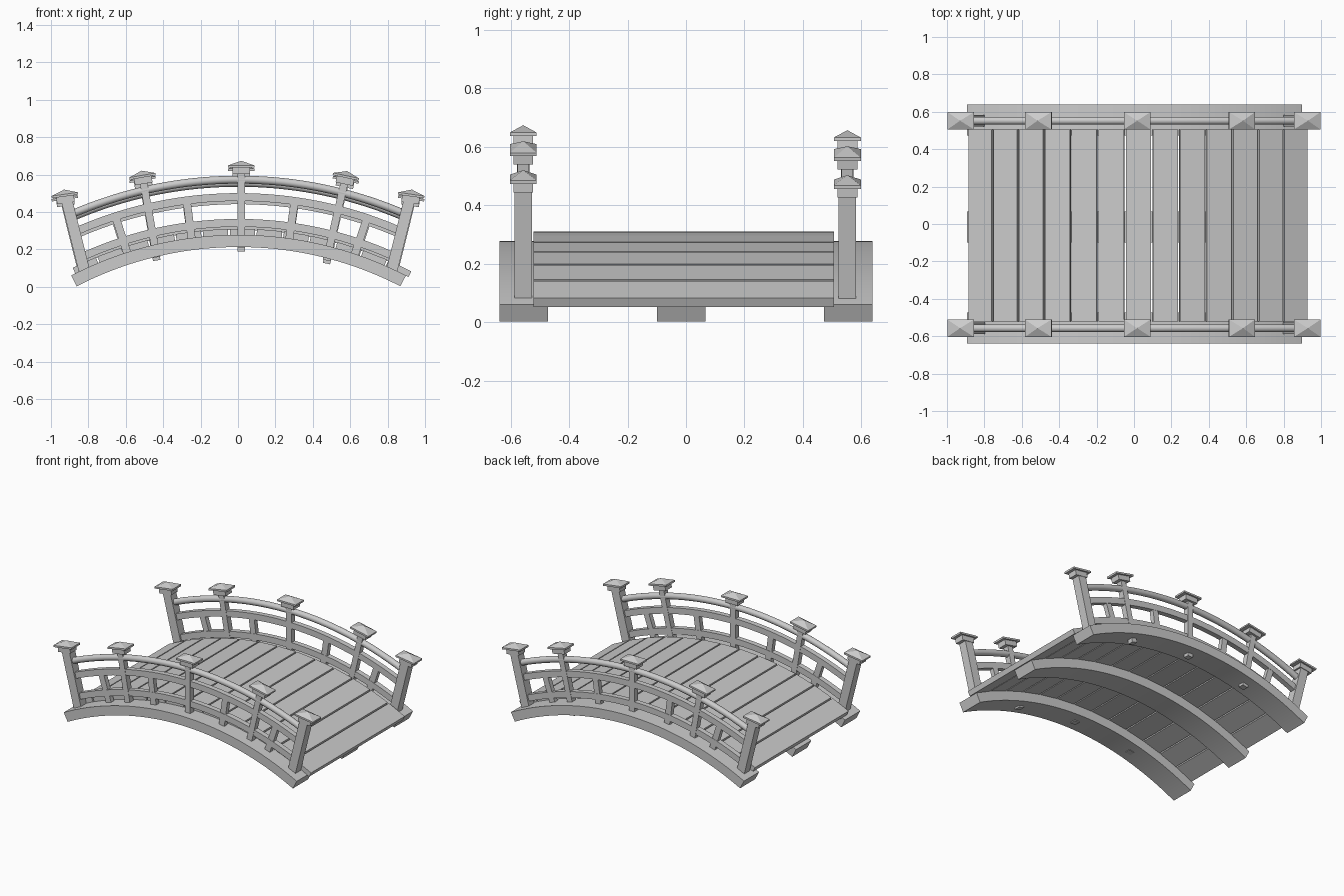
import bpy, bmesh
from math import sin, cos, radians, pi
from mathutils import Matrix, Vector

if "Cube" in bpy.data.objects:
    bpy.data.objects.remove(bpy.data.objects["Cube"])

CX, CZ = 0.003, -1.673      # shared centre of all bridge arcs


def finish(name, bm, smooth=False):
    bmesh.ops.recalc_face_normals(bm, faces=bm.faces)
    me = bpy.data.meshes.new(name)
    bm.to_mesh(me)
    bm.free()
    ob = bpy.data.objects.new(name, me)
    bpy.context.collection.objects.link(ob)
    if smooth:
        bpy.ops.object.select_all(action='DESELECT')
        ob.select_set(True)
        bpy.context.view_layer.objects.active = ob
        bpy.ops.object.shade_smooth_by_angle(angle=radians(35))
    return ob


def sweep(name, profile, a0, a1, dz=0.0, n=40):
    """Sweep a closed (radius, y) profile along the bridge arc."""
    bm = bmesh.new()
    rings = []
    for i in range(n + 1):
        a = radians(a0 + (a1 - a0) * i / n)
        rings.append([bm.verts.new((CX + r * sin(a), y, CZ + dz + r * cos(a)))
                      for r, y in profile])
    k = len(profile)
    for p, q in zip(rings, rings[1:]):
        for j in range(k):
            bm.faces.new((p[j], p[(j + 1) % k], q[(j + 1) % k], q[j]))
    bm.faces.new(rings[0])
    bm.faces.new(rings[-1])
    return finish(name, bm, True)


def rect(r0, r1, y, w):
    return [(r0, y - w / 2), (r1, y - w / 2), (r1, y + w / 2), (r0, y + w / 2)]


def add_box(bm, size, centre, mat):
    m = mat @ Matrix.Translation(centre) @ Matrix.Diagonal((*size, 1))
    bmesh.ops.create_cube(bm, size=1, matrix=m)


def radial(angle, r, y, dz=0.0):
    a = radians(angle)
    return (Matrix.Translation((CX + r * sin(a), y, CZ + dz + r * cos(a)))
            @ Matrix.Rotation(a, 4, 'Y'))


# arched beams under the deck
for name, y in (("front_beam", -0.555), ("middle_beam", -0.017), ("back_beam", 0.555)):
    sweep(name, rect(1.886, 1.951, y, 0.166), -27.3, 27.3)

# deck planks
for i in range(13):
    bm = bmesh.new()
    add_box(bm, (0.135, 1.028, 0.034), (0, 0, 0), radial(0.6 + (i - 6) * 4.2, 1.966, -0.008))
    finish(f"deck_plank_{i + 1}", bm)


def cap(name, mat):
    """Post cap with its apex at the local origin."""
    bm = bmesh.new()
    add_box(bm, (0.095, 0.068, 0.036), (0, 0, -0.053), mat)
    add_box(bm, (0.142, 0.092, 0.012), (0, 0, -0.031), mat)
    apex = bm.verts.new(mat @ Vector((0, 0, 0)))
    base = [bm.verts.new(mat @ Vector((sx * 0.071, sy * 0.046, -0.025)))
            for sx, sy in ((-1, -1), (1, -1), (1, 1), (-1, 1))]
    for j in range(4):
        bm.faces.new((base[j], base[(j + 1) % 4], apex))
    bm.faces.new(base)
    finish(name, bm)


# apex x, apex z, post tilt, cap tilt, length, width x, width y
POSTS = [(-0.930, 0.520, -14, -8, 0.443, 0.060, 0.060),
         (-0.516, 0.621, -10, -10, 0.470, 0.040, 0.040),
         (0.017, 0.674, 0, 0, 0.467, 0.040, 0.040),
         (0.583, 0.619, 13, 12, 0.490, 0.040, 0.040),
         (0.930, 0.520, 14, 8, 0.443, 0.060, 0.060)]

# the two railings; the back one sits slightly lower
for side, y, dz in (("front", -0.557, 0.0), ("back", 0.552, -0.017)):
    for i, (x, z, tilt, ctilt, ln, wx, wy) in enumerate(POSTS):
        t = Matrix.Translation((x, y, z + dz))
        bm = bmesh.new()
        add_box(bm, (wx, wy, ln - 0.05), (0, 0, -(ln + 0.05) / 2),
                t @ Matrix.Rotation(radians(tilt), 4, 'Y'))
        finish(f"{side}_post_{i + 1}", bm)
        cap(f"{side}_post_cap_{i + 1}", t @ Matrix.Rotation(radians(ctilt), 4, 'Y'))

    # round handrail and two flat rails
    tube = [(2.246 + 0.021 * cos(2 * pi * j / 16), y + 0.021 * sin(2 * pi * j / 16))
            for j in range(16)]
    sweep(f"{side}_handrail", tube, -23, 23, dz)
    sweep(f"{side}_middle_rail", rect(2.132, 2.174, y, 0.036), -23.6, 23.6, dz)
    sweep(f"{side}_lower_rail", rect(1.994, 2.036, y, 0.036), -24.8, 24.8, dz)

    # short balusters
    for i, a in enumerate((-17.8, -7.4, 8.0, 18.6)):
        bm = bmesh.new()
        add_box(bm, (0.042, 0.032, 0.2), (0, 0, 0), radial(a, 2.045, y, dz))
        finish(f"{side}_baluster_{i + 1}", bm)
